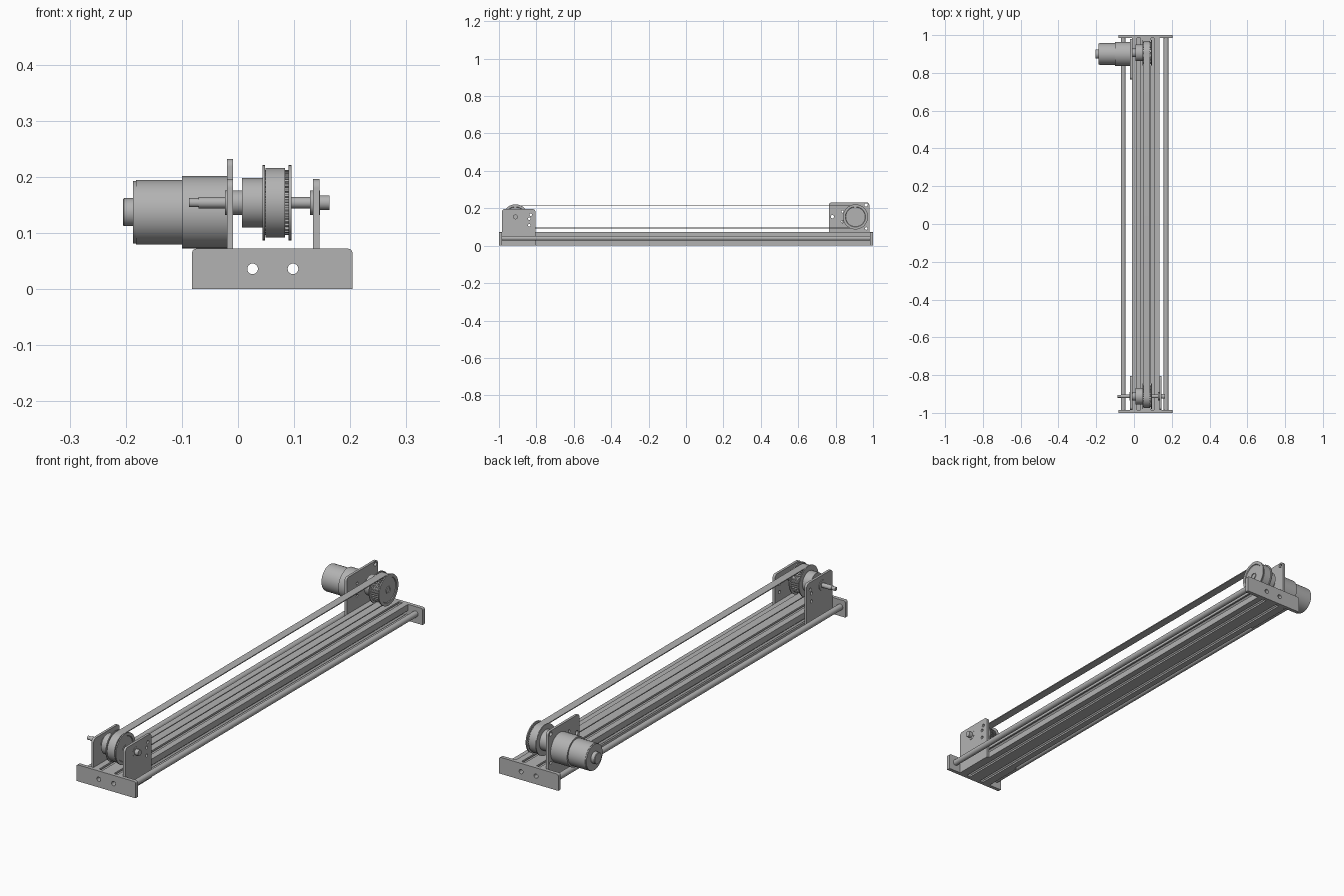
import bpy, bmesh
from math import pi, sin, cos, radians
from mathutils import Matrix

cube = bpy.data.objects.get("Cube")
if cube:
    bpy.data.objects.remove(cube)

grey = bpy.data.materials.new("machined grey")
colour = (0.45, 0.45, 0.45, 1)
grey.diffuse_color = colour
grey.use_nodes = True
grey.node_tree.nodes["Principled BSDF"].inputs["Base Color"].default_value = colour


def finish(name, bm):
    """Turn a bmesh into a shaded object."""
    bmesh.ops.remove_doubles(bm, verts=bm.verts, dist=1e-5)
    bmesh.ops.recalc_face_normals(bm, faces=bm.faces)
    mesh = bpy.data.meshes.new(name)
    bm.to_mesh(mesh)
    bm.free()
    mesh.materials.clear()
    mesh.materials.append(grey)
    ob = bpy.data.objects.new(name, mesh)
    bpy.context.collection.objects.link(ob)
    bpy.ops.object.select_all(action="DESELECT")
    ob.select_set(True)
    bpy.context.view_layer.objects.active = ob
    bpy.ops.object.shade_smooth_by_angle(angle=radians(30))
    return ob


def extruded(name, loops, low, high, axis):
    """Fill closed loops (inner loops are holes) and extrude along x or y."""
    curve = bpy.data.curves.new(name, "CURVE")
    curve.dimensions = "2D"
    curve.fill_mode = "BOTH"
    curve.extrude = (high - low) / 2
    for loop in loops:
        spline = curve.splines.new("POLY")
        spline.points.add(len(loop) - 1)
        for point, (u, v) in zip(spline.points, loop):
            point.co = (u, v, 0, 1)
        spline.use_cyclic_u = True
    temp = bpy.data.objects.new(name + " outline", curve)
    bpy.context.collection.objects.link(temp)
    graph = bpy.context.evaluated_depsgraph_get()
    mesh = bpy.data.meshes.new_from_object(temp.evaluated_get(graph))
    bpy.data.objects.remove(temp)
    bm = bmesh.new()
    bm.from_mesh(mesh)
    bpy.data.meshes.remove(mesh)
    bpy.data.curves.remove(curve)
    mid = (low + high) / 2
    turn = Matrix.Rotation(pi / 2, 4, "X")
    if axis == "X":
        turn = Matrix.Translation((mid, 0, 0)) @ Matrix.Rotation(pi / 2, 4, "Z") @ turn
    else:
        turn = Matrix.Translation((0, mid, 0)) @ turn
    bm.transform(turn)
    return finish(name, bm)


def turned(name, y, z, profile, steps=48):
    """Lathe an (x, radius) profile about an axis parallel to x."""
    bm = bmesh.new()
    pts = [(profile[0][0], 0)] + profile + [(profile[-1][0], 0)]
    verts = [bm.verts.new((x, y, z + r)) for x, r in pts]
    edges = [bm.edges.new(pair) for pair in zip(verts, verts[1:])]
    bmesh.ops.spin(bm, geom=verts + edges, cent=(0, y, z), axis=(1, 0, 0),
                   angle=2 * pi, steps=steps)
    return finish(name, bm)


def arc(u, v, r, start, end, n):
    return [(u + r * cos(start + (end - start) * i / n),
             v + r * sin(start + (end - start) * i / n)) for i in range(n + 1)]


def circle(u, v, r, n=24):
    return arc(u, v, r, 0, 2 * pi, n)[:-1]


def panel(u0, u1, v0, v1, r):
    """Rectangle with rounded upper corners."""
    return ([(u0, v0), (u1, v0)] + arc(u1 - r, v1 - r, r, 0, pi / 2, 6)
            + arc(u0 + r, v1 - r, r, pi / 2, pi, 6))


def stadium(y0, y1, z, r):
    return arc(y1, z, r, -pi / 2, pi / 2, 32) + arc(y0, z, r, pi / 2, 3 * pi / 2, 32)


# Main proportions
CELL, MID_X, MID_Z = 0.072, 0.062, 0.036
FRONT_Y, REAR_Y, AXLE_Z = -0.912, 0.906, 0.154
BORES = (MID_X - CELL / 2, MID_X + CELL / 2)

# Slotted double beam: walk round the sides, cutting a T slot in each cell
SLOT = [(-0.009, 0), (-0.009, 0.008), (-0.02, 0.008), (-0.02, 0.013), (-0.01, 0.022)]
SLOT += [(-t, d) for t, d in reversed(SLOT)]
outline = []
h = CELL / 2
for cx, cz, dx, dz in [(-h, -h, 1, 0), (h, -h, 1, 0), (CELL, 0, 0, 1),
                       (h, h, -1, 0), (-h, h, -1, 0), (-CELL, 0, 0, -1)]:
    for t, depth in SLOT:
        outline.append((MID_X + cx + dx * t - dz * depth,
                        MID_Z + cz + dz * t + dx * depth))
    if (cx, cz) != (-h, -h) and (cx, cz) != (h, h):
        outline.append((MID_X + cx + dx * h, MID_Z + cz + dz * h))
# Hollow web between the two cells
web = [(MID_X + a, MID_Z + b) for a, b in
       [(-0.01, -0.026), (0.01, -0.026), (0.018, 0), (0.01, 0.026), (-0.01, 0.026), (-0.018, 0)]]
bores = [circle(x, MID_Z, 0.0095) for x in BORES]
extruded("slotted_beam", [outline, web] + bores, -0.984, 0.984, "Y")

# End plates
for name, y in (("front", -1), ("rear", 0.984)):
    extruded(name + "_end_plate", [panel(-0.082, 0.204, 0, CELL, 0.008)] + bores,
             y, y + 0.016, "Y")

# Guide rods on both sides
for name, x in (("right", -0.057), ("left", 0.17)):
    extruded(name + "_guide_rod", [circle(x, 0.04, 0.013, 32)], -0.984, 0.984, "Y")

# Bearing plates at the front
small_holes = [circle(y, z, 0.007, 16) for y, z in
               [(-0.838, 0.145), (-0.83, 0.165), (-0.838, 0.11)]]
for name, x in (("right", -0.02), ("left", 0.134)):
    extruded(name + "_bearing_plate",
             [panel(-0.985, -0.805, 0, 0.196, 0.016), circle(FRONT_Y, AXLE_Z, 0.015)]
             + small_holes, x, x + 0.011, "X")

# Motor plate at the rear
motor_holes = [circle(y, z, r, 16) for y, z, r in
               [(0.783, 0.155, 0.009), (0.963, 0.218, 0.009), (0.963, 0.092, 0.007),
                (0.836, 0.182, 0.006), (0.836, 0.128, 0.006)]]
extruded("motor_plate", [panel(0.765, 0.98, 0, 0.232, 0.014)] + motor_holes,
         -0.02, -0.009, "X")

# Gear motor, its body set lower than its output shaft
turned("gear_motor", 0.9, 0.137,
       [(-0.205, 0.023), (-0.203, 0.025), (-0.187, 0.025), (-0.187, 0.056),
        (-0.182, 0.056), (-0.182, 0.0575), (-0.1, 0.0575), (-0.1, 0.0645), (-0.02, 0.0645)])
turned("motor_shaft", REAR_Y, AXLE_Z,
       [(-0.021, 0.022), (0.009, 0.022), (0.009, 0.011), (0.092, 0.011)])

# Idler shaft with bearing collars
turned("idler_shaft", FRONT_Y, AXLE_Z,
       [(-0.087, 0.008), (-0.07, 0.008), (-0.07, 0.01), (-0.023, 0.01), (-0.023, 0.022),
        (0.009, 0.022), (0.009, 0.01), (0.128, 0.01), (0.128, 0.022),
        (0.146, 0.022), (0.146, 0.013), (0.163, 0.013)])

# Toothed pulleys: hub, inner flange, tooth ring, dished outer flange
TEETH = 36
for name, y in (("idler", FRONT_Y), ("drive", REAR_Y)):
    turned(name + "_pulley_hub", y, AXLE_Z,
           [(0.007, 0.044), (0.044, 0.044), (0.044, 0.067), (0.048, 0.067), (0.048, 0.05)])
    ring = []
    for i in range(TEETH):
        for part, r in ((0, 0.053), (0.4, 0.053), (0.5, 0.058), (0.9, 0.058)):
            a = 2 * pi * (i + part) / TEETH
            ring.append((y + r * cos(a), AXLE_Z + r * sin(a)))
    extruded(name + "_pulley_teeth", [ring], 0.047, 0.09, "X")
    turned(name + "_pulley_flange", y, AXLE_Z,
           [(0.09, 0.067), (0.095, 0.067), (0.095, 0.054), (0.092, 0.052),
            (0.092, 0.015), (0.095, 0.015), (0.095, 0.011), (0.091, 0.011)])

# Drive belt
extruded("belt", [stadium(FRONT_Y, REAR_Y, AXLE_Z, 0.062),
                  stadium(FRONT_Y, REAR_Y, AXLE_Z, 0.058)], 0.049, 0.084, "X")
